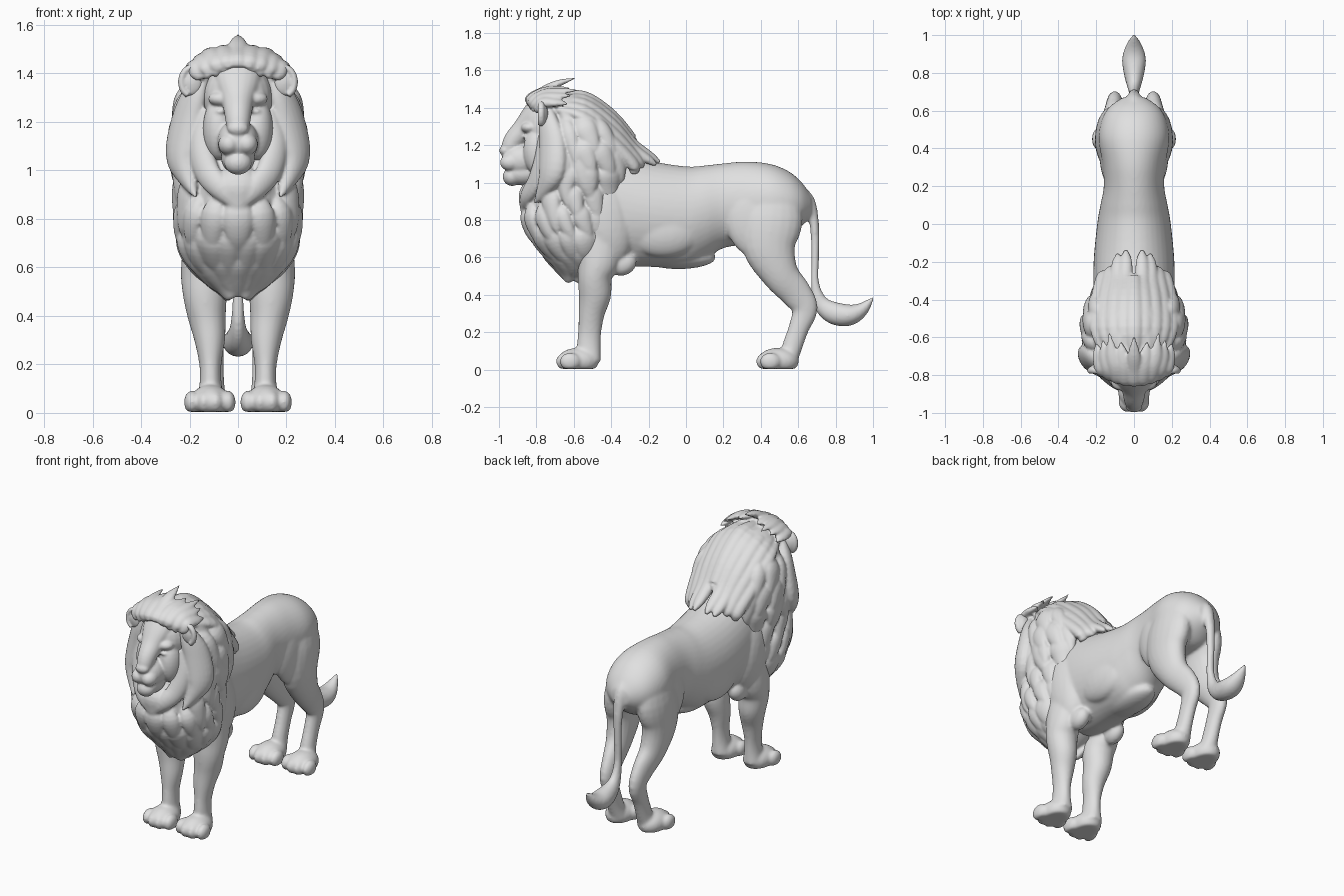
import bpy, bmesh, math, random
from mathutils import Vector, Matrix

random.seed(4)
stone = bpy.data.materials.new("light_grey")
stone.diffuse_color = (0.75, 0.75, 0.75, 1)


def spline(rows, steps=4):
    """Catmull-Rom interpolation through rows of equal length."""
    out, n = [], len(rows)
    for i in range(n - 1):
        p = [rows[max(0, min(n - 1, i + k))] for k in (-1, 0, 1, 2)]
        for s in range(steps):
            t = s / steps
            out.append([0.5 * (2 * b + (c - a) * t + (2 * a - 5 * b + 4 * c - d) * t * t
                        + (3 * b - a - 3 * c + d) * t ** 3) for a, b, c, d in zip(*p)])
    return out + [list(rows[-1])]


def loft(bm, rows, normal=None, sides=20, axis=None):
    """Closed tube through (x, y, z, half width, half thickness) rows."""
    rows = spline(rows)
    pts = [Vector(r[:3]) for r in rows]
    rings = []
    for i, r in enumerate(rows):
        t = axis or (pts[min(i + 1, len(pts) - 1)] - pts[max(i - 1, 0)]).normalized()
        u = t.cross(normal).normalized() if normal else Vector((1, 0, 0))
        v = t.cross(u).normalized()
        w, h = max(r[3], 0.003), max(r[4], 0.003)
        rings.append([bm.verts.new(pts[i] + u * w * math.cos(a) + v * h * math.sin(a))
                      for a in (2 * math.pi * k / sides for k in range(sides))])
    faces = [bm.faces.new((a[k], a[(k + 1) % sides], b[(k + 1) % sides], b[k]))
             for a, b in zip(rings, rings[1:]) for k in range(sides)]
    faces += [bm.faces.new(rings[0][::-1]), bm.faces.new(rings[-1])]
    bmesh.ops.recalc_face_normals(bm, faces=faces)


def blob(bm, c, r, tilt=0):
    m = Matrix.Translation(c) @ Matrix.Rotation(tilt, 4, 'X') @ Matrix.Diagonal((*r, 1))
    bmesh.ops.create_uvsphere(bm, u_segments=24, v_segments=16, radius=1, matrix=m)


def both(fn, bm, data, *rest):
    """Add a part on the left and on the right."""
    for s in (1, -1):
        if fn is loft:
            n = rest[0] if rest else None
            loft(bm, [(s * r[0], *r[1:]) for r in data], n and Vector((s * n[0], n[1], n[2])))
        else:
            blob(bm, (s * data[0], *data[1:]), *rest)


def finish(bm, name, voxel, smooth):
    """Fuse the overlapping forms into one smooth skin."""
    for v in bm.verts:
        v.co.z = max(v.co.z, 0.004)
    me = bpy.data.meshes.new(name)
    bm.to_mesh(me)
    bm.free()
    me.materials.append(stone)
    ob = bpy.data.objects.new(name, me)
    bpy.context.collection.objects.link(ob)
    rm = ob.modifiers.new("fuse", 'REMESH')
    rm.mode, rm.voxel_size, rm.use_smooth_shade = 'VOXEL', voxel, True
    sm = ob.modifiers.new("soften", 'SMOOTH')
    sm.factor, sm.iterations = 0.5, smooth


# Body: torso from (y, top, bottom, half width)
bm = bmesh.new()
torso = [(-.62, 1.2, .62, .1), (-.5, 1.25, .57, .19), (-.38, 1.19, .55, .212), (-.2, 1.12, .55, .214),
         (0, 1.087, .545, .195), (.1, 1.092, .59, .178), (.2, 1.103, .65, .16), (.32, 1.113, .67, .168),
         (.45, 1.1, .7, .188), (.55, 1.06, .72, .172), (.62, 1.0, .77, .13), (.67, .93, .82, .06)]
loft(bm, [(0, y, (t + b) / 2, w, (t - b) / 2) for y, t, b, w in torso], None, 40, Vector((0, 1, 0)))
both(blob, bm, (.145, -.43, .8), (.095, .15, .25), .15)      # shoulders
both(blob, bm, (.13, -.335, .565), (.05, .075, .06), .5)     # elbow tufts
both(blob, bm, (.12, .36, .79), (.062, .15, .2), .3)         # flanks
both(blob, bm, (.13, -.12, .74), (.075, .2, .14))            # ribs
blob(bm, (0, -.04, .6), (.1, .2, .062))                      # belly fold

# Front and hind legs
both(loft, bm, [(.15, -.46, .78, .07, .12), (.145, -.465, .6, .09, .115), (.138, -.487, .5, .092, .092),
                (.13, -.487, .4, .08, .087), (.117, -.505, .3, .064, .07), (.114, -.515, .2, .046, .062),
                (.113, -.52, .12, .046, .064), (.112, -.515, .04, .06, .062)])
both(loft, bm, [(.1, .47, .99, .06, .11), (.115, .46, .82, .087, .165), (.125, .445, .66, .08, .145),
                (.12, .505, .51, .068, .1), (.108, .588, .41, .052, .084), (.102, .635, .325, .043, .07),
                (.1, .602, .22, .041, .055), (.1, .567, .12, .044, .054), (.1, .545, .04, .055, .048)])

# Paws with four toes
for y in (-.578, .492):
    both(blob, bm, (.114, y, .045), (.083, .112, .072))
    for k in range(4):
        off = (k - 1.5) * .05
        both(blob, bm, (.116 + off, y - .072 + abs(off) * .4, .044), (.032, .056, .048))

# Tail and tuft
loft(bm, [(0, .57, .94, .06, .06), (0, .64, .9, .045, .05), (0, .682, .8, .032, .028),
          (0, .69, .7, .027, .023), (0, .69, .58, .025, .021), (0, .69, .46, .024, .023),
          (0, .718, .36, .032, .042), (0, .785, .305, .052, .06), (0, .87, .292, .064, .058),
          (0, .94, .322, .045, .038), (0, 1.004, .388, .006, .006)])
finish(bm, "body", .009, 10)

# Head
bm = bmesh.new()
blob(bm, (0, -.74, 1.3), (.145, .14, .15))                   # skull
loft(bm, [(0, -.77, 1.43, .1, .06), (0, -.82, 1.36, .09, .06), (0, -.865, 1.29, .068, .06),
          (0, -.92, 1.225, .055, .055), (0, -.945, 1.17, .045, .045), (0, -.955, 1.12, .02, .02)])
blob(bm, (0, -.88, 1.12), (.085, .105, .09))                 # muzzle
blob(bm, (0, -.87, 1.05), (.07, .1, .065))                   # jaw
blob(bm, (0, -.93, 1.032), (.057, .05, .05))                 # chin
blob(bm, (0, -.968, 1.172), (.044, .03, .03))                # nose
both(blob, bm, (.036, -.938, 1.108), (.046, .057, .046))     # lip pads
both(blob, bm, (.068, -.835, 1.295), (.055, .047, .032))     # brows
both(blob, bm, (.08, -.79, 1.17), (.065, .08, .13))          # cheeks
both(blob, bm, (.072, -.85, 1.243), (.024, .02, .012))       # eyes
both(blob, bm, (.188, -.765, 1.365), (.045, .028, .06))      # ears
rim = [(.188 + .046 * math.sin(a), -.775, 1.365 + .06 * math.cos(a), .014, .018)
       for a in (-1.1 + .55 * k for k in range(8))]
both(loft, bm, rim, Vector((0, 1, 0)))
finish(bm, "head", .006, 10)

# Mane mass from (z, front, back, half width)
mane = [(.49, -.62, -.57, .02), (.56, -.67, -.45, .11), (.62, -.725, -.4, .17), (.7, -.79, -.38, .21),
        (.8, -.84, -.36, .225), (.95, -.85, -.32, .225), (1.05, -.81, -.29, .24), (1.2, -.79, -.31, .235),
        (1.35, -.79, -.38, .2), (1.43, -.79, -.45, .15), (1.475, -.74, -.54, .08)]
bm = bmesh.new()
loft(bm, [(0, (f + b) / 2, z, w, (b - f) / 2) for z, f, b, w in mane], None, 32, Vector((0, 0, 1)))
fine = spline(mane, 8)


def skin(a, z, lift):
    """Point on the mane mass at angle a from the front."""
    _, f, b, w = min(fine, key=lambda r: abs(r[0] - z))
    return ((w + lift) * math.sin(a), (f + b) / 2 - ((b - f) / 2 + lift) * math.cos(a), z)


# Overlapping rows of hanging locks
for row, z0 in enumerate((.7, .8, .91, 1.02, 1.14, 1.26, 1.37)):
    start = 0 if z0 < 1 else .8
    for k in range(7):
        a = start + (k + .5 * (row % 2)) * .4
        if a > 2.3:
            continue
        drop = random.uniform(.22, .3)
        sweep = random.uniform(.2, .4) * math.sin(a) * (1 if z0 > .85 else -.4)
        wid = random.uniform(.045, .065)
        rows = []
        for t, wf, lift in ((0, .3, -.02), (.3, 1, .008), (.6, .85, .018), (.85, .45, .024), (1, .05, .024)):
            rows.append((*skin(a + sweep * t, max(z0 - drop * t, .475), lift), wid * wf, .03 * wf + .004))
        n = Vector((math.sin(a), -math.cos(a), .1))
        if a < .05:
            loft(bm, rows, n)
        else:
            both(loft, bm, rows, n)

# Broad ruff framing the face, in three layers
both(loft, bm, [(.13, -.75, 1.43, .02, .02), (.175, -.735, 1.32, .06, .04), (.21, -.715, 1.21, .08, .05),
                (.235, -.715, 1.07, .08, .052), (.21, -.75, .98, .05, .042), (.175, -.81, .89, .006, .006)],
     Vector((.8, -.6, 0)))
both(loft, bm, [(.165, -.65, 1.38, .03, .03), (.205, -.6, 1.25, .06, .04), (.24, -.57, 1.1, .06, .04),
                (.24, -.53, .98, .045, .035), (.225, -.48, .87, .006, .006)], Vector((1, -.1, 0)))
both(loft, bm, [(.125, -.76, 1.25, .03, .03), (.155, -.775, 1.12, .05, .035), (.13, -.81, 1.0, .055, .035),
                (.07, -.855, .92, .045, .03), (.0, -.87, .84, .008, .008)], Vector((.4, -.9, 0)))
loft(bm, [(0, -.8, 1.02, .05, .03), (0, -.855, .95, .08, .035), (0, -.86, .88, .06, .03),
          (0, -.87, .81, .006, .006)], Vector((0, -1, 0)))

# Swept-back crown locks: (root x, tip x, tip y, tip z)
for x, tx, ty, tz in ((0, 0, -.59, 1.56), (.045, .07, -.62, 1.505), (.085, .13, -.57, 1.495),
                      (.125, .165, -.61, 1.465), (.16, .2, -.63, 1.42)):
    q = x * x
    rows = [(x, -.815 + q, 1.4 - q, .018, .014), (x * 1.02, -.84 + 2 * q, 1.445 - 2 * q, .034, .024),
            (x * .7 + tx * .3, -.765, 1.485 - 2.2 * q, .04, .028),
            (x * .3 + tx * .7, -.69, 1.0 + .5 * (tz - 1) + .5 * (.495 - 2.2 * q), .034, .02),
            (tx, ty, tz, .003, .003)]
    (both if x else lambda f, *r: f(*r))(loft, bm, rows, Vector((2 * x, -.5, 1)))

# Long strands narrowing down the back of the neck
for x, end in ((0, -.27), (.045, -.14), (.09, -.16), (.13, -.24), (.165, -.3)):
    q = x * x
    rows = [(.85 * x, -.7, 1.45 - 2 * q, .03, .02), (1.15 * x, -.55, 1.45 - 3.5 * q, .046, .03),
            (1.12 * x, -.4, 1.35 - 4.5 * q, .046, .032), (x, -.29, 1.215 - 4 * q, .04, .034),
            (.95 * x, (end - .29) / 2 + .02, 1.15 - 3 * q, .032, .024),
            (.95 * x, end, 1.112 - 2 * q, .01, .01)]
    if x == 0:
        rows = [r[:2] + (r[2] + .012,) + r[3:] for r in rows[:4]] + [(0, -.265, 1.235, .006, .006)]
        loft(bm, rows, Vector((0, .5, 1)))
    else:
        both(loft, bm, rows, Vector((2.5 * x, .5, 1)))
finish(bm, "mane", .0075, 4)
